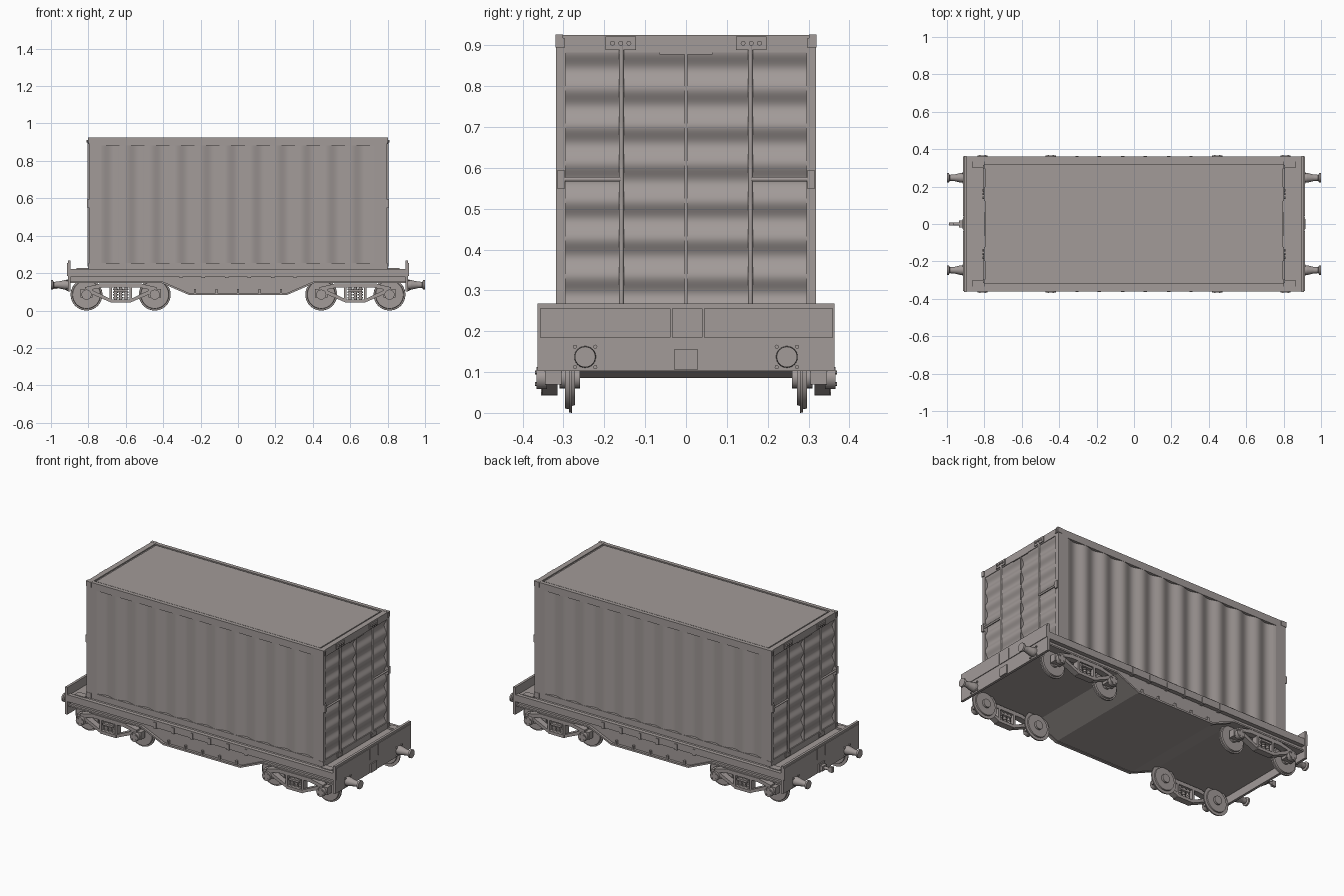
import bpy, bmesh, math
from mathutils import Vector, Matrix

if "Cube" in bpy.data.objects:
    bpy.data.objects.remove(bpy.data.objects["Cube"], do_unlink=True)

GREY = (0.36, 0.325, 0.315, 1)
mat = bpy.data.materials.new("warm grey paint")
mat.use_nodes = True
mat.diffuse_color = GREY
mat.node_tree.nodes["Principled BSDF"].inputs["Base Color"].default_value = GREY


def finish(name, bm, smooth=False):
    bmesh.ops.recalc_face_normals(bm, faces=bm.faces)
    me = bpy.data.meshes.new(name)
    bm.to_mesh(me)
    bm.free()
    me.materials.append(mat)
    ob = bpy.data.objects.new(name, me)
    bpy.context.collection.objects.link(ob)
    if smooth:
        bpy.ops.object.select_all(action="DESELECT")
        ob.select_set(True)
        bpy.context.view_layer.objects.active = ob
        bpy.ops.object.shade_smooth_by_angle(angle=math.radians(35))
    return ob


def add_box(bm, x, y, z):
    """Box from (min, max) pairs."""
    m = Matrix.Translation([(a + b) / 2 for a, b in (x, y, z)])
    m = m @ Matrix.Diagonal([abs(b - a) for a, b in (x, y, z)] + [1])
    bmesh.ops.create_cube(bm, size=1, matrix=m)


def add_bar(bm, p, q, r, r2=None, seg=12):
    """Round bar from p to q."""
    p, q = Vector(p), Vector(q)
    d = q - p
    m = Matrix.Translation((p + q) / 2) @ d.to_track_quat("Z", "Y").to_matrix().to_4x4()
    bmesh.ops.create_cone(bm, cap_ends=True, segments=seg, radius1=r,
                          radius2=r if r2 is None else r2, depth=d.length, matrix=m)


def add_prism(bm, pts, y0, y1):
    """Extrude an x-z outline along y."""
    f = bm.faces.new([bm.verts.new((x, y0, z)) for x, z in pts])
    new = bmesh.ops.extrude_face_region(bm, geom=[f])["geom"]
    bmesh.ops.translate(bm, vec=(0, y1 - y0, 0),
                        verts=[v for v in new if isinstance(v, bmesh.types.BMVert)])


def span(c, half):
    return (c - half, c + half)


def side(s, a, b):
    return tuple(sorted((s * a, s * b)))


SIGNS = (-1, 1)

# Fish-bellied underframe, deck and side flanges
half = [(0.9, 0.19), (0.9, 0.15), (0.41, 0.15), (0.26, 0.085)]
bm = bmesh.new()
add_prism(bm, half + [(-x, z) for x, z in reversed(half)], -0.335, 0.335)
finish("underframe", bm)

bm = bmesh.new()
add_box(bm, (-0.9, 0.9), (-0.35, 0.35), (0.185, 0.215))
for s in SIGNS:
    add_box(bm, (-0.9, 0.9), side(s, 0.335, 0.36), (0.18, 0.222))
    for t in SIGNS:
        add_box(bm, span(s * 0.83, 0.033), span(t * 0.32, 0.02), (0.21, 0.226))
finish("deck", bm)

# Lower lip following the belly, with stake pockets and ribs
bm = bmesh.new()
for s in SIGNS:
    add_box(bm, (-0.26, 0.26), side(s, 0.33, 0.35), (0.082, 0.093))
    for t in SIGNS:
        add_box(bm, side(t, 0.41, 0.9), side(s, 0.33, 0.35), (0.148, 0.157))
        add_prism(bm, [(t * 0.26, 0.082), (t * 0.41, 0.147), (t * 0.41, 0.158),
                       (t * 0.26, 0.093)], s * 0.33, s * 0.35)
    for i in range(-2, 3):
        add_box(bm, span(i * 0.115, 0.006), side(s, 0.33, 0.348), (0.088, 0.115))
    for x in (-0.305, -0.185, -0.06, 0.06, 0.185, 0.305):
        add_box(bm, span(x, 0.009), side(s, 0.33, 0.364), (0.175, 0.212))
finish("sill_trim", bm)

# End boards with framed panels, coupling plate and rail
bm = bmesh.new()
for s in SIGNS:
    add_box(bm, side(s, 0.895, 0.91), (-0.363, 0.363), (0.102, 0.268))
    for a, b in ((-0.358, -0.038), (-0.034, 0.04), (0.044, 0.36)):
        add_box(bm, side(s, 0.905, 0.914), (a, b), (0.185, 0.255))
    add_box(bm, side(s, 0.905, 0.918), (-0.028, 0.028), (0.105, 0.157))
finish("end_boards", bm)

# Buffers with bolted bases
bm = bmesh.new()
for s in SIGNS:
    for y in (-0.247, 0.247):
        stops = [(0.90, 0.027), (0.925, 0.026), (0.96, 0.018), (0.985, 0.016),
                 (0.99, 0.026), (1.0, 0.025)]
        for (x0, r0), (x1, r1) in zip(stops, stops[1:]):
            add_bar(bm, (s * x0, y, 0.137), (s * x1, y, 0.137), r0, r1, 24)
        for a in SIGNS:
            for b in SIGNS:
                add_bar(bm, (s * 0.9, y + a * 0.025, 0.137 + b * 0.025),
                        (s * 0.917, y + a * 0.025, 0.137 + b * 0.025), 0.005, seg=8)
finish("buffers", bm, True)

bm = bmesh.new()
add_bar(bm, (-0.91, 0, 0.13), (-0.975, 0, 0.13), 0.009)
add_box(bm, (-0.99, -0.965), (-0.008, 0.008), (0.115, 0.148))
add_box(bm, (-0.935, -0.915), (-0.02, 0.02), (0.115, 0.145))
finish("coupling_hook", bm, True)

# Wheels with flange and hub, plus axle boxes
bm = bmesh.new()
boxes = bmesh.new()
for s in SIGNS:
    for t in SIGNS:
        for x in (0.445, 0.81):
            def at(y):
                return (s * x, t * y, 0.085)
            add_bar(bm, at(0.279), at(0.287), 0.085, 0.084, 40)
            add_bar(bm, at(0.287), at(0.296), 0.076, 0.074, 40)
            add_bar(bm, at(0.272), at(0.28), 0.066, 0.068, 40)
            add_bar(bm, at(0.26), at(0.31), 0.025, seg=20)
            add_box(boxes, span(s * x, 0.033), side(t, 0.305, 0.345), (0.07, 0.115))
            add_bar(boxes, at(0.34), at(0.366), 0.027, seg=16)
            for a in SIGNS:
                for b in SIGNS:
                    p = Vector(at(0.36)) + Vector((a, 0, b)) * 0.014
                    add_bar(boxes, p, p + Vector((0, t * 0.01, 0)), 0.005, seg=6)
finish("wheels", bm, True)
finish("axle_boxes", boxes, True)

# Bogie side frames: open trusses holding coil springs
bm = bmesh.new()
springs = bmesh.new()
for s in SIGNS:
    for t in SIGNS:
        c = s * 0.627
        y0, y1 = t * 0.315, t * 0.352
        add_box(bm, span(c, 0.115), side(t, 0.315, 0.352), (0.122, 0.145))
        add_box(bm, span(c, 0.055), side(t, 0.315, 0.355), (0.042, 0.06))
        for d in SIGNS:
            # top arm, lower arm and column
            for arm in (((0.1, 0.145), (0.19, 0.125), (0.19, 0.105), (0.1, 0.122)),
                        ((0.05, 0.06), (0.165, 0.115), (0.165, 0.092), (0.05, 0.042)),
                        ((0.046, 0.055), (0.046, 0.13), (0.06, 0.13), (0.06, 0.055))):
                add_prism(bm, [(c + d * x, z) for x, z in arm], y0, y1)
        for dx in (-0.028, 0, 0.028):
            add_bar(springs, (c + dx, t * 0.334, 0.058), (c + dx, t * 0.334, 0.123), 0.008)
            for k in range(4):
                z = 0.064 + k * 0.015
                add_bar(springs, (c + dx, t * 0.334, z), (c + dx, t * 0.334, z + 0.008), 0.0125)
        add_box(springs, span(c, 0.035), side(t, 0.32, 0.358), (0.1, 0.112))
finish("bogie_frames", bm)
finish("bogie_springs", springs, True)

# Container frame: corner posts, rails and roof
bm = bmesh.new()
Z0, Z1 = 0.218, 0.925
for s in SIGNS:
    for t in SIGNS:
        add_box(bm, side(s, 0.73, 0.797), side(t, 0.295, 0.318), (Z0, Z1))
        for z in ((Z0, 0.25), (0.895, 0.926)):
            add_box(bm, side(s, 0.765, 0.801), side(t, 0.301, 0.32), z)
    for z in ((Z0, 0.255), (0.882, Z1)):
        add_box(bm, (-0.797, 0.797), side(s, 0.295, 0.318), z)
        add_box(bm, side(s, 0.765, 0.797), (-0.3, 0.3), z)
finish("container_frame", bm)

bm = bmesh.new()
add_box(bm, (-0.77, 0.77), (-0.297, 0.297), (Z0, 0.918))
add_box(bm, (-0.755, 0.755), (-0.288, 0.288), (0.915, 0.922))
finish("container_roof_and_core", bm)


def corrugated(name, u_range, v_range, pitch, phase, place, steps=110):
    """Wavy sheet: u runs across the folds, v along them."""
    b = bmesh.new()
    rows = []
    for i in range(steps + 1):
        u = u_range[0] + (u_range[1] - u_range[0]) * i / steps
        w = -0.5 + 0.5 * math.cos(2 * math.pi * (u - phase) / pitch)
        rows.append([b.verts.new(place(u, v, w)) for v in v_range])
    for p, q in zip(rows, rows[1:]):
        b.faces.new((p[0], q[0], q[1], p[1]))
    ob = finish(name, b, True)
    return ob


# Corrugated long walls and door leaves
for s, label in ((-1, "front"), (1, "back")):
    corrugated(label + "_wall", (-0.735, 0.735), (0.25, 0.885), 0.134, 0.067,
               lambda u, v, w: (u, s * (0.317 + 0.016 * w), v))
for s, label in ((-1, "right"), (1, "left")):
    corrugated(label + "_doors", (0.25, 0.885), (-0.297, 0.297), 0.092, 0.335,
               lambda u, v, w: (s * (0.794 + 0.016 * w), v, u))

# Door hardware: seam, locking rods, handles and brackets
bm = bmesh.new()
for s in SIGNS:
    add_box(bm, side(s, 0.775, 0.797), (-0.004, 0.004), (0.25, 0.885))
    add_box(bm, side(s, 0.79, 0.799), (-0.065, 0.065), (0.878, 0.882))
    for t in SIGNS:
        add_bar(bm, (s * 0.799, t * 0.158, 0.235), (s * 0.799, t * 0.158, 0.91), 0.006)
        add_bar(bm, (s * 0.799, t * 0.158, 0.572), (s * 0.799, t * 0.305, 0.572), 0.006)
        add_box(bm, side(s, 0.79, 0.803), span(t * 0.16, 0.037), (0.889, 0.922))
        add_box(bm, side(s, 0.79, 0.803), span(t * 0.16, 0.025), (0.225, 0.25))
        add_box(bm, side(s, 0.79, 0.806), span(t * 0.306, 0.01), (0.55, 0.594))
        add_box(bm, side(s, 0.79, 0.803), span(t * 0.304, 0.006), (0.893, 0.918))
        for k in (-0.02, 0, 0.02):
            add_bar(bm, (s * 0.8, t * 0.16 + k, 0.905), (s * 0.809, t * 0.16 + k, 0.905), 0.006, seg=8)
finish("door_hardware", bm, True)
